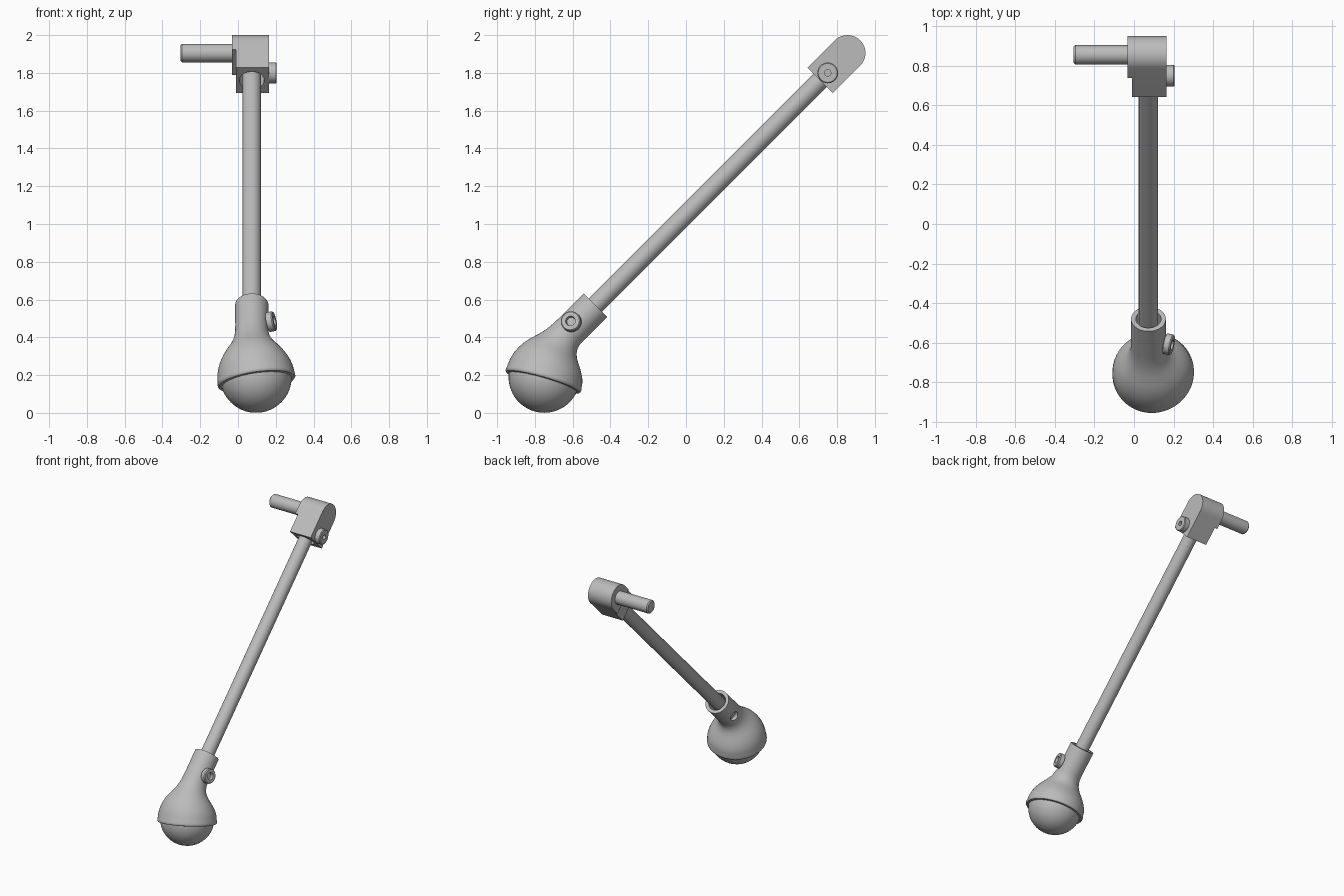
import bpy, bmesh, math
from mathutils import Vector

if "Cube" in bpy.data.objects:
    bpy.data.objects.remove(bpy.data.objects["Cube"])

grey = bpy.data.materials.new("plain grey")
grey.use_nodes = True
grey.diffuse_color = (0.5, 0.5, 0.5, 1)
grey.node_tree.nodes["Principled BSDF"].inputs["Base Color"].default_value = (0.5, 0.5, 0.5, 1)

# Frames: the rod runs along U; the head is twisted about it and bent in the U-V plane
X = Vector((1, 0, 0))
U = Vector((0, -1, -1)).normalized()
P = Vector((0, 1, -1)).normalized()
TWIST, BEND = math.radians(16), math.radians(30)
V = P * math.cos(TWIST) + X * math.sin(TWIST)
W = X * math.cos(TWIST) - P * math.sin(TWIST)
M = U * math.cos(BEND) + V * math.sin(BEND)
MOUTH = Vector((0.073, -0.48, 0.57))
BALL = MOUTH + U * 0.46 + V * 0.081
PIVOT = Vector((0.073, 0.855, 1.905))


def finish(name, bm):
    bmesh.ops.recalc_face_normals(bm, faces=bm.faces[:])
    mesh = bpy.data.meshes.new(name)
    bm.to_mesh(mesh)
    bm.free()
    mesh.materials.append(grey)
    ob = bpy.data.objects.new(name, mesh)
    bpy.context.collection.objects.link(ob)
    return ob


def activate(ob):
    bpy.ops.object.select_all(action="DESELECT")
    ob.select_set(True)
    bpy.context.view_layer.objects.active = ob


def smooth(ob, angle=35):
    activate(ob)
    bpy.ops.object.shade_smooth_by_angle(angle=math.radians(angle))
    return ob


def loft(name, rings, side, n=48):
    """Skin circles given as (centre, axis, radius)."""
    bm = bmesh.new()
    loops = []
    for centre, axis, radius in rings:
        other = axis.cross(side)
        loops.append([bm.verts.new(centre + radius * (side * math.cos(k * math.tau / n)
                      + other * math.sin(k * math.tau / n))) for k in range(n)])
    for a, b in zip(loops, loops[1:]):
        for k in range(n):
            j = (k + 1) % n
            bm.faces.new((a[k], a[j], b[j], b[k]))
    bm.faces.new(loops[0])
    bm.faces.new(loops[-1])
    return finish(name, bm)


def lathe(name, origin, axis, side, profile):
    return loft(name, [(origin + axis * h, axis, r) for r, h in profile], side)


def cut(ob, cutter):
    mod = ob.modifiers.new("cut", "BOOLEAN")
    mod.operation, mod.solver, mod.object = "DIFFERENCE", "EXACT", cutter
    cutter.hide_render = True
    activate(ob)
    bpy.ops.object.modifier_apply(modifier=mod.name)
    bpy.data.objects.remove(cutter)


def round_prism(name, length, x0, x1, r=0.095, n=32):
    """Block with one round end, extruded along x."""
    pts = [(-r * math.sin(k * math.pi / n), -r * math.cos(k * math.pi / n)) for k in range(n + 1)]
    pts += [(length, r), (length, -r)]
    bm = bmesh.new()
    base = Vector((x0, PIVOT.y, PIVOT.z))
    face = bm.faces.new([bm.verts.new(base + U * a + P * s) for a, s in pts])
    ext = bmesh.ops.extrude_face_region(bm, geom=[face])
    bmesh.ops.translate(bm, vec=X * (x1 - x0),
                        verts=[g for g in ext["geom"] if isinstance(g, bmesh.types.BMVert)])
    return finish(name, bm)


# Hollow socket that flares and bends into the round head
start, bend = MOUTH + U * 0.19, MOUTH + U * 0.32
rings = [(MOUTH + U * 0.24, U, 0.064), (MOUTH, U, 0.064), (MOUTH, U, 0.088)]
radii = [(0, 0.088), (0.1, 0.09), (0.2, 0.095), (0.3, 0.105), (0.4, 0.121), (0.5, 0.143),
         (0.6, 0.164), (0.7, 0.181), (0.8, 0.194), (0.9, 0.202), (1, 0.205)]
for t, r in radii:
    pos = start * (1 - t) ** 2 + bend * (2 * t * (1 - t)) + BALL * t ** 2
    axis = ((bend - start) * (1 - t) + (BALL - bend) * t).normalized()
    rings.append((pos, axis, r))
for h, r in [(0.012, 0.208), (0.022, 0.207), (0.028, 0.202), (0.03, 0.19)]:
    rings.append((BALL + M * h, M, r))
head = loft("head_socket", rings, W, 64)
screw_seat = MOUTH + U * 0.152
cut(head, lathe("screw_hole", screw_seat, -W, U, [(0.034, 0.03), (0.034, 0.15)]))
smooth(head)

# Ball held in the head
bm = bmesh.new()
bmesh.ops.create_uvsphere(bm, u_segments=48, v_segments=32, radius=0.189)
bmesh.ops.translate(bm, vec=BALL, verts=bm.verts[:])
smooth(finish("ball", bm))

# Straight rod
smooth(lathe("rod", MOUTH, U, X, [(0.049, 0.2), (0.049, -1.77)]))

# End block with a bored socket, and the raised step around the peg
block = round_prism("end_block", 0.205, -0.01, 0.165)
cut(block, lathe("rod_bore", PIVOT, U, X, [(0.066, 0.1), (0.066, 0.25)]))
smooth(block)
smooth(round_prism("peg_step", 0.07, -0.032, -0.01))

# Peg with a chamfered tip
smooth(lathe("peg", Vector((0, PIVOT.y, PIVOT.z)), -X, U,
             [(0.049, 0.02), (0.049, 0.297), (0.041, 0.305)]), 30)

# Clamp screws with recessed centres
smooth(lathe("block_screw", Vector((0, 0.75, 1.8)), X, U,
             [(0.055, 0.15), (0.055, 0.2), (0.05, 0.205), (0.017, 0.205), (0.017, 0.185)]), 30)
smooth(lathe("head_screw", screw_seat, W, U,
             [(0.03, 0.055), (0.03, 0.088), (0.053, 0.09), (0.053, 0.12), (0.048, 0.126),
              (0.026, 0.126), (0.023, 0.105)]), 30)
